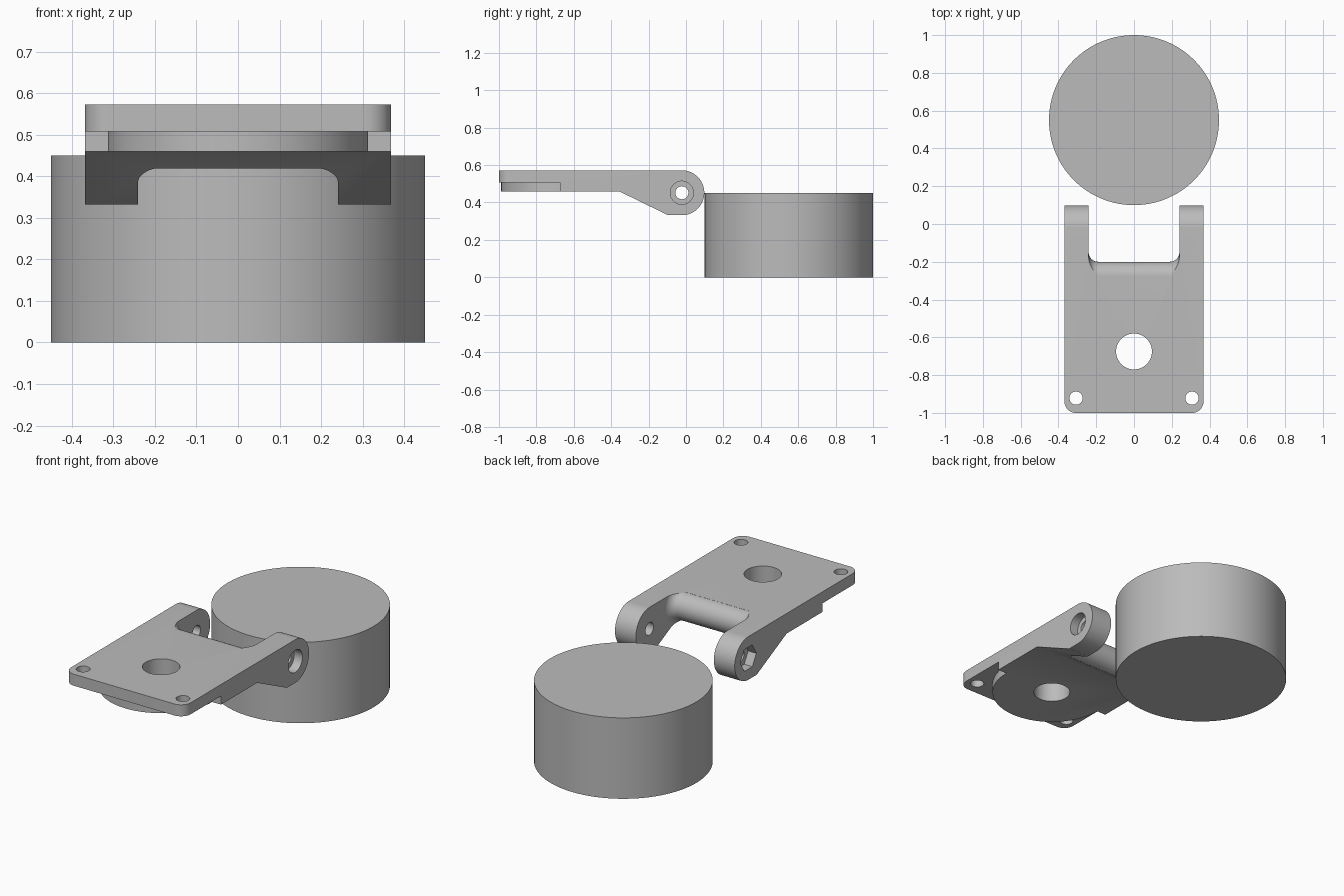
import bpy, bmesh, math
from mathutils import Matrix, Vector

if "Cube" in bpy.data.objects:
    bpy.data.objects.remove(bpy.data.objects["Cube"], do_unlink=True)

grey = bpy.data.materials.new("plain_grey")
grey.use_nodes = True
colour = (0.5, 0.5, 0.5, 1)
grey.diffuse_color = colour
grey.node_tree.nodes["Principled BSDF"].inputs["Base Color"].default_value = colour

HINGE_Y, HINGE_Z, HINGE_R = -0.022, 0.452, 0.12
HALF_W, SLOT_W = 0.368, 0.24
BOSS_Y = -0.675


def finish(name, bm):
    bmesh.ops.recalc_face_normals(bm, faces=bm.faces)
    mesh = bpy.data.meshes.new(name)
    bm.to_mesh(mesh)
    bm.free()
    mesh.materials.append(grey)
    ob = bpy.data.objects.new(name, mesh)
    bpy.context.collection.objects.link(ob)
    return ob


def box(name, lo, hi):
    bm = bmesh.new()
    bmesh.ops.create_cube(bm, size=1)
    lo, hi = Vector(lo), Vector(hi)
    for v in bm.verts:
        v.co = (lo + hi) / 2 + v.co * (hi - lo)
    return finish(name, bm)


def cylinder(name, centre, radius, length, axis="Z", sides=64):
    bm = bmesh.new()
    turn = Matrix.Rotation(math.pi / 2, 4, "Y") if axis == "X" else Matrix()
    bmesh.ops.create_cone(bm, cap_ends=True, segments=sides, radius1=radius,
                          radius2=radius, depth=length,
                          matrix=Matrix.Translation(centre) @ turn)
    return finish(name, bm)


def select(ob):
    bpy.ops.object.select_all(action="DESELECT")
    ob.select_set(True)
    bpy.context.view_layer.objects.active = ob


def subtract(ob, cutter):
    mod = ob.modifiers.new("cut", "BOOLEAN")
    mod.operation, mod.solver, mod.object = "DIFFERENCE", "EXACT", cutter
    select(ob)
    bpy.ops.object.modifier_apply(modifier=mod.name)
    bpy.data.objects.remove(cutter, do_unlink=True)


def bracket_blank():
    # Side profile with a round hinge end, extruded across the width
    bm = bmesh.new()
    outline = [(-1, 0.572), (-1, 0.46), (-0.358, 0.46), (-0.096, 0.332)]
    for i in range(33):
        a = -math.pi / 2 + math.pi * i / 32
        outline.append((HINGE_Y + HINGE_R * math.cos(a), HINGE_Z + HINGE_R * math.sin(a)))
    face = bm.faces.new([bm.verts.new((-HALF_W, y, z)) for y, z in outline])
    ext = bmesh.ops.extrude_face_region(bm, geom=[face])
    moved = [g for g in ext["geom"] if isinstance(g, bmesh.types.BMVert)]
    bmesh.ops.translate(bm, verts=moved, vec=(2 * HALF_W, 0, 0))
    # Rounded front corners
    corners = [e for e in bm.edges if all(v.co.y < -0.99 for v in e.verts)
               and abs(e.verts[0].co.x - e.verts[1].co.x) < 0.01]
    bmesh.ops.bevel(bm, geom=corners, offset=0.06, segments=10, profile=0.5, affect="EDGES")
    return finish("hinge_bracket", bm)


def web_spool():
    # Rounded crossbar that flares into both arms
    flare, core = 0.05, 0.076
    half = [(SLOT_W - flare + flare * math.sin(t), core + flare * (1 - math.cos(t)))
            for t in [math.pi / 2 * i / 10 for i in range(11)]]
    half.append((SLOT_W + 0.04, core + flare))
    stations = [(-x, r) for x, r in reversed(half)] + half
    bm = bmesh.new()
    rings = []
    for x, r in stations:
        rings.append([bm.verts.new((x, -0.276 + r * math.cos(a), 0.4955 + r * math.sin(a)))
                      for a in [math.tau * k / 64 for k in range(64)]])
    for a, b in zip(rings, rings[1:]):
        for k in range(64):
            n = (k + 1) % 64
            bm.faces.new((a[k], a[n], b[n], b[k]))
    bm.faces.new(rings[0])
    bm.faces.new(rings[-1])
    return finish("web_spool", bm)


# Round base block
base = cylinder("base_drum", (0, 0.55, 0.225), 0.45, 0.45, sides=128)

# Hinge bracket: slot between the arms
bracket = bracket_blank()
slot = box("slot_cutter", (-SLOT_W, -0.274, 0.2), (SLOT_W, 0.3, 0.8))
subtract(slot, web_spool())
subtract(bracket, slot)

# Step under the front, leaving a round boss
step = box("step_cutter", (-0.5, -1.2, 0.3), (0.5, BOSS_Y, 0.508))
subtract(step, cylinder("boss", (0, BOSS_Y, 0.4), 0.313, 0.6, sides=96))
subtract(bracket, step)

# Centre hole and corner screw holes
subtract(bracket, cylinder("centre_hole", (0, BOSS_Y, 0.5), 0.095, 1))
for side in (-1, 1):
    subtract(bracket, cylinder("screw_hole", (side * 0.307, -0.922, 0.5), 0.035, 1, sides=32))

# Hinge pin hole, round head recess on the left, hexagonal nut recess on the right
subtract(bracket, cylinder("pin_hole", (0, HINGE_Y, HINGE_Z), 0.035, 2, "X", 32))
subtract(bracket, cylinder("head_recess", (HALF_W, HINGE_Y, HINGE_Z), 0.062, 0.1, "X", 48))
subtract(bracket, cylinder("nut_recess", (-HALF_W, HINGE_Y, HINGE_Z), 0.07, 0.1, "X", 6))

for ob in (base, bracket):
    select(ob)
    bpy.ops.object.shade_smooth_by_angle(angle=math.radians(30))
